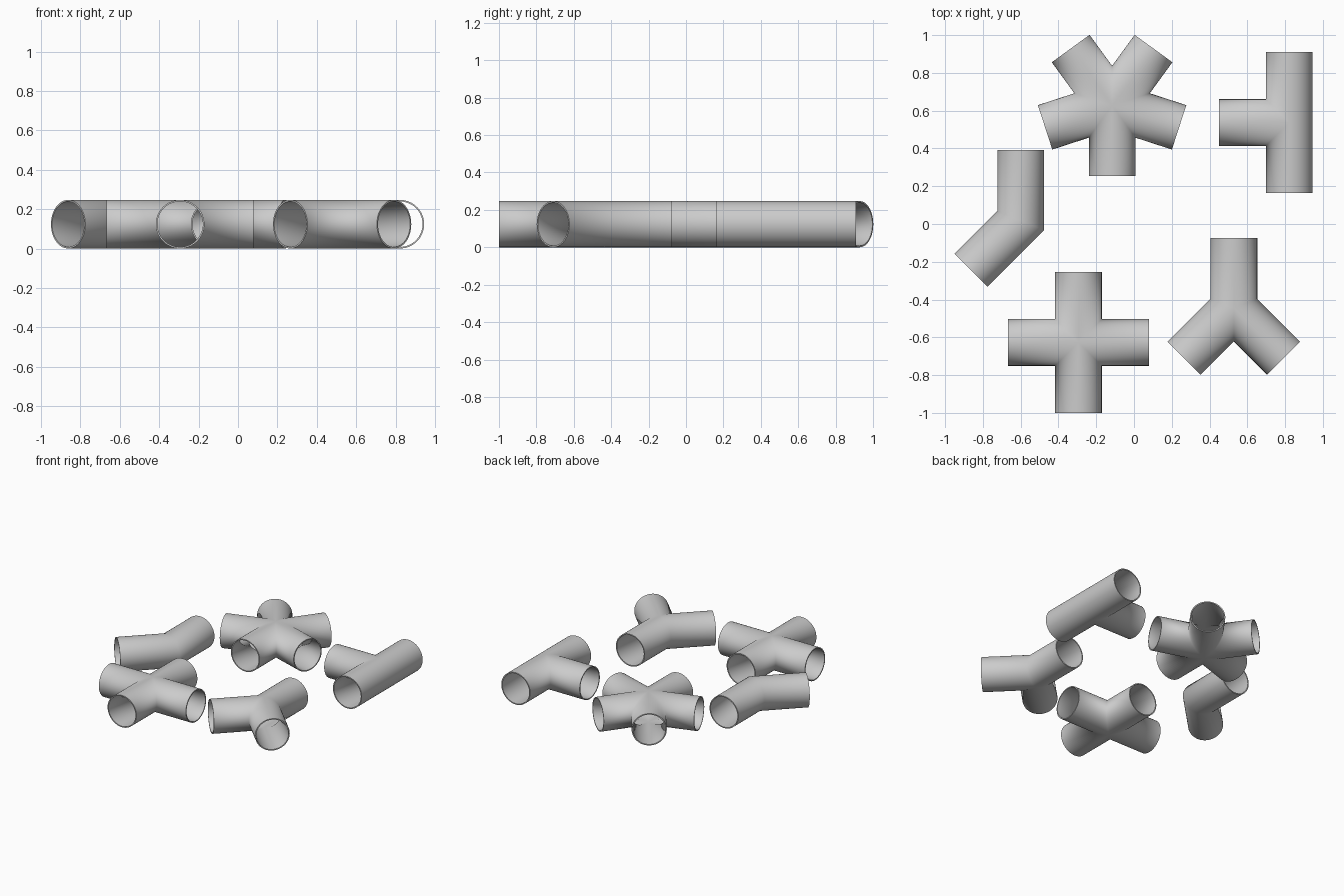
import bpy, bmesh
from math import sin, cos, tan, pi, radians
from mathutils import Vector

if "Cube" in bpy.data.objects:
    bpy.data.objects.remove(bpy.data.objects["Cube"])

R = 0.1235      # outer pipe radius
WALL = 0.008    # pipe wall thickness
LENGTH = 0.373  # hub centre to pipe end
SIDES = 64


def fitting(name, x, y, angles):
    """Hollow pipe junction; neighbouring arms are mitred on their bisecting planes."""
    bm = bmesh.new()
    angles = sorted(angles)
    n = len(angles)
    for i, a in enumerate(angles):
        gap_left = radians((angles[(i + 1) % n] - a) % 360)
        gap_right = radians((a - angles[i - 1]) % 360)
        d = Vector((cos(radians(a)), sin(radians(a)), 0))
        side = Vector((-d.y, d.x, 0))

        def loops(r):
            joint, end = [], []
            for k in range(SIDES):
                t = 2 * pi * k / SIDES
                s, z = r * cos(t), r * sin(t)
                gap = gap_left if s > 0 else gap_right
                base = side * s + Vector((0, 0, z))
                joint.append(bm.verts.new(base + d * (abs(s) / tan(gap / 2))))
                end.append(bm.verts.new(base + d * LENGTH))
            return joint, end

        outer_joint, outer_end = loops(R)
        inner_joint, inner_end = loops(R - WALL)
        # outer skin, rim, inner skin
        for p, q, smooth in ((outer_joint, outer_end, True),
                             (outer_end, inner_end, False),
                             (inner_end, inner_joint, True)):
            for k in range(SIDES):
                m = (k + 1) % SIDES
                f = bm.faces.new((p[k], p[m], q[m], q[k]))
                f.smooth = smooth
                if not smooth:
                    for e in f.edges:
                        e.smooth = False
    # weld arms together at the hub
    bmesh.ops.remove_doubles(bm, verts=bm.verts, dist=1e-5)
    bmesh.ops.recalc_face_normals(bm, faces=bm.faces)
    mesh = bpy.data.meshes.new(name)
    bm.to_mesh(mesh)
    bm.free()
    ob = bpy.data.objects.new(name, mesh)
    ob.location = (x, y, R)
    bpy.context.collection.objects.link(ob)


fitting("elbow_pipe", -0.599, 0.018, (90, 225))
fitting("tee_pipe", 0.822, 0.537, (90, 180, 270))
fitting("wye_pipe", 0.529, -0.447, (90, 225, 315))
fitting("cross_pipe", -0.294, -0.627, (0, 90, 180, 270))
fitting("five_way_pipe", -0.116, 0.627, [270 - 72 * 3 + 72 * k for k in range(5)])
